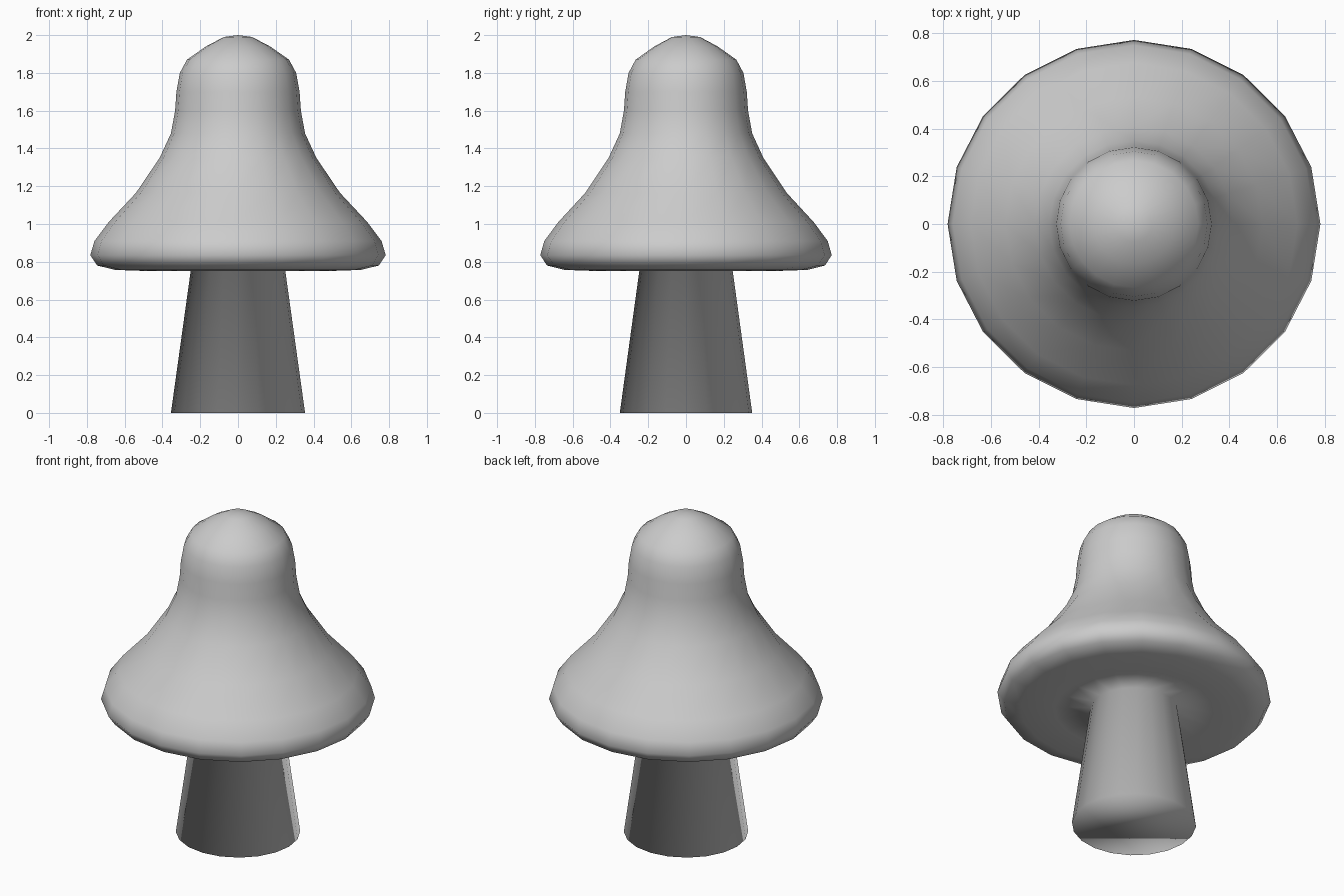
import bpy, bmesh, math

if "Cube" in bpy.data.objects:
    bpy.data.objects.remove(bpy.data.objects["Cube"])

SIDES = 20
Y_SCALE = 0.987

# Outline (radius, height) from the foot of the stem to the tip of the cap
PROFILE = [
    (0.355, 0.0), (0.25, 0.755),                                # stem
    (0.45, 0.75), (0.65, 0.757), (0.745, 0.78),                 # underside
    (0.782, 0.835), (0.76, 0.91), (0.685, 1.01), (0.54, 1.165), # brim
    (0.415, 1.35), (0.355, 1.48), (0.333, 1.60),                # neck
    (0.326, 1.70), (0.308, 1.80), (0.27, 1.87), (0.17, 1.94),
    (0.075, 1.99),                                              # dome
]

bm = bmesh.new()


def ring(radius, z):
    return [bm.verts.new((radius * math.cos(math.tau * i / SIDES),
                          radius * math.sin(math.tau * i / SIDES) * Y_SCALE, z))
            for i in range(SIDES)]


# Stem and cap as one turned skin
rings = [ring(r, z) for r, z in PROFILE]
for low, high in zip(rings, rings[1:]):
    for i in range(SIDES):
        j = (i + 1) % SIDES
        bm.faces.new((low[i], low[j], high[j], high[i]))

# Closed foot and tip
bm.faces.new(rings[0][::-1])
tip = bm.verts.new((0, 0, 2.0))
for i in range(SIDES):
    bm.faces.new((rings[-1][i], rings[-1][(i + 1) % SIDES], tip))

for face in bm.faces:
    face.smooth = True
bmesh.ops.recalc_face_normals(bm, faces=bm.faces)

mesh = bpy.data.meshes.new("mushroom")
bm.to_mesh(mesh)
bm.free()
mushroom = bpy.data.objects.new("mushroom", mesh)
bpy.context.collection.objects.link(mushroom)
